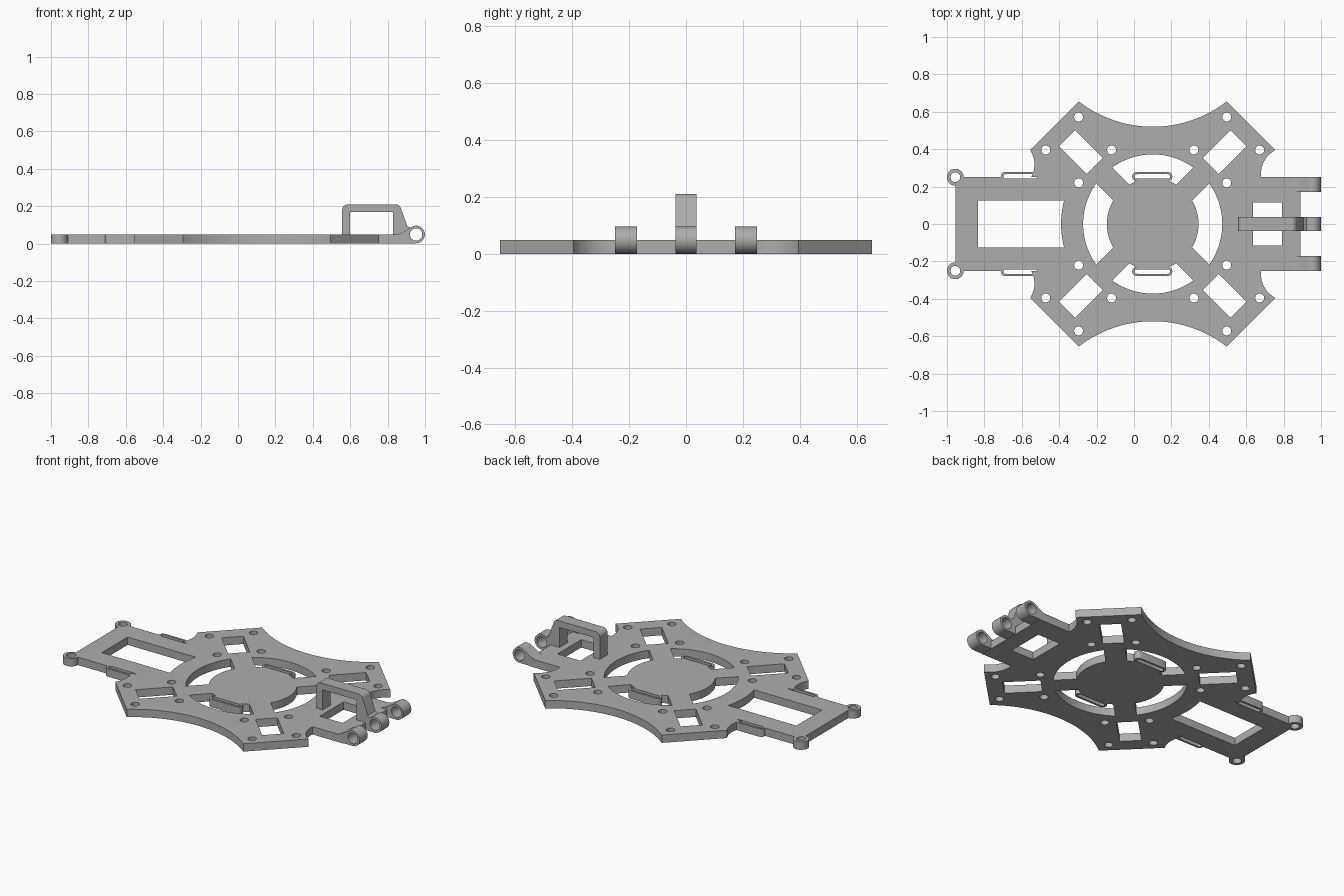
import bpy
import bmesh
from math import sin, cos, pi, radians, asin, atan, hypot

if "Cube" in bpy.data.objects:
    bpy.data.objects.remove(bpy.data.objects["Cube"])

GREY = (0.42, 0.42, 0.42, 1)
mat = bpy.data.materials.new("plain grey")
mat.use_nodes = True
mat.diffuse_color = GREY
mat.node_tree.nodes["Principled BSDF"].inputs["Base Color"].default_value = GREY

T = 0.048      # plate thickness
CX = 0.1       # centre of the hub


def arc(cx, cy, r, a0, a1, n=16):
    """Points on a circle from angle a0 to a1, in degrees."""
    steps = [radians(a0 + (a1 - a0) * i / n) for i in range(n + 1)]
    return [(cx + r * cos(a), cy + r * sin(a)) for a in steps]


def circle(cx, cy, r, n=32):
    return arc(cx, cy, r, 0, 360, n)[:-1]


def bow(p, q, sag, n=14):
    """Circular arc from p to q that bulges to the right by sag."""
    dx, dy = q[0] - p[0], q[1] - p[1]
    length = hypot(dx, dy)
    half = 2 * atan(2 * sag / length)
    r = length / 2 / sin(half)
    pts = []
    for i in range(n + 1):
        a = half * (2 * i / n - 1)
        along = 0.5 + r * sin(a) / length
        out = r * (cos(a) - cos(half)) / length
        pts.append((p[0] + dx * along + dy * out, p[1] + dy * along - dx * out))
    return pts


def stadium(x0, x1, y, r):
    return arc(x1 - r, y, r, -90, 90, 10) + arc(x0 + r, y, r, 90, 270, 10)


def flip(loop):
    return [(x, -y) for x, y in loop]


def solid(name, loops, depth, location, upright=False):
    """Extrude an outline with holes; upright profiles stand in the xz plane."""
    curve = bpy.data.curves.new(name, "CURVE")
    curve.dimensions = "2D"
    curve.fill_mode = "BOTH"
    curve.extrude = depth / 2
    for loop in loops:
        spline = curve.splines.new("POLY")
        spline.points.add(len(loop) - 1)
        for point, (x, y) in zip(spline.points, loop):
            point.co = (x, y, 0, 1)
        spline.use_cyclic_u = True
    temp = bpy.data.objects.new(name + " outline", curve)
    bpy.context.collection.objects.link(temp)
    graph = bpy.context.evaluated_depsgraph_get()
    mesh = bpy.data.meshes.new_from_object(temp.evaluated_get(graph))
    bpy.data.objects.remove(temp)
    bm = bmesh.new()
    bm.from_mesh(mesh)
    bmesh.ops.remove_doubles(bm, verts=bm.verts, dist=0.0001)
    bmesh.ops.recalc_face_normals(bm, faces=bm.faces)
    bm.to_mesh(mesh)
    bm.free()
    mesh.materials.clear()
    mesh.materials.append(mat)
    obj = bpy.data.objects.new(name, mesh)
    obj.location = location
    obj.rotation_euler.x = pi / 2 if upright else 0
    bpy.context.collection.objects.link(obj)
    bpy.ops.object.select_all(action="DESELECT")
    obj.select_set(True)
    bpy.context.view_layer.objects.active = obj
    bpy.ops.object.shade_smooth_by_angle(angle=radians(30))
    return obj


# Plate outline, back half from left to right
EYE_X, ARM_Y = -0.955, 0.25
half = arc(EYE_X, ARM_Y, 0.035, -90, 0, 8)
half += [(-0.70, ARM_Y), (-0.70, 0.238), (-0.515, 0.238), (-0.515, ARM_Y)]
half += bow((-0.55, ARM_Y), (-0.555, 0.395), 0.02)
half += bow((-0.295, 0.655), (0.495, 0.655), 0.135, 32)
half += bow((0.755, 0.395), (0.68, ARM_Y), 0.025)
half += [(0.89, ARM_Y)]
plate = [half + flip(half)[::-1]]

# Battery window and hinge window
a = math_angle = asin(0.125 / 0.49) * 180 / pi
plate.append([(-0.835, -0.125), (-0.835, 0.125)] + arc(CX, 0, 0.49, 180 - a, 180 + a))
plate.append([(0.635, -0.115), (0.79, -0.115), (0.79, 0.115), (0.635, 0.115)])

# Curved cutouts round the hub, leaving four diagonal spokes
R_IN, R_OUT, SPOKE = 0.245, 0.372, 0.06
for turn in (0, 90, 180, 270):
    outer = 45 - asin(SPOKE / R_OUT) * 180 / pi
    inner = 45 - asin(SPOKE / R_IN) * 180 / pi
    inside = arc(CX, 0, R_IN, turn + inner, turn - inner)
    if turn in (90, 270):
        inside = [(x, max(-0.237, min(0.237, y))) for x, y in inside]
    plate.append(arc(CX, 0, R_OUT, turn - outer, turn + outer, 24) + inside)

# Arm mounts: a diagonal slot and four screw holes in each corner
MID, GAP = 0.396, 0.176
for sx in (-1, 1):
    for sy in (-1, 1):
        slot = []
        for along, across in ((-1, -1), (1, -1), (1, 1), (-1, 1)):
            u, v = 0.544 + 0.105 * along, 0.061 * across
            slot.append((CX + sx * (u - v) * 0.7071, sy * (u + v) * 0.7071))
        plate.append(slot)
        for dx, dy in ((GAP, 0), (-GAP, 0), (0, GAP), (0, -GAP)):
            plate.append(circle(CX + sx * (MID + dx), sy * (MID + dy), 0.024, 24))
solid("base_plate", plate, T, (0, 0, T / 2))

# Strap loops and corner eyelets on both sides
for side, sy in (("back", 1), ("front", -1)):
    for place, x0, x1 in (("hub", -0.01, 0.205), ("tail", -0.712, -0.504)):
        loops = [stadium(x0, x1, sy * 0.254, 0.025),
                 stadium(x0 + 0.013, x1 - 0.013, sy * 0.254, 0.012)]
        solid(f"{place}_strap_loop_{side}", loops, T, (0, 0, T / 2))
    eye = [circle(EYE_X, sy * ARM_Y, 0.045), circle(EYE_X, sy * ARM_Y, 0.026)]
    solid(f"eyelet_{side}", eye, T, (0, 0, T / 2))

# Hinge lugs
PIN_X, PIN_Z = 0.952, 0.049
barrel = arc(PIN_X, PIN_Z, 0.047, 130, -90, 32)
pin_hole = circle(PIN_X, PIN_Z, 0.033)
lug = [(0.84, 0.002), (0.84, 0.047), (0.87, 0.055), (0.90, 0.072)] + barrel
for side, y in (("back", 0.211), ("front", -0.211)):
    solid(f"hinge_lug_{side}", [lug, pin_hole], 0.078, (0, y, 0), True)

# Handle that runs into the middle lug
handle = [(0.557, 0.002)] + arc(0.587, 0.18, 0.03, 180, 90, 8)
handle += arc(0.842, 0.18, 0.03, 90, 18, 8) + [(0.905, 0.095)] + barrel
handle += [(0.83, 0.002), (0.83, 0.17), (0.6, 0.17), (0.6, 0.002)]
solid("handle", [handle, pin_hole], 0.075, (0, 0, 0), True)
